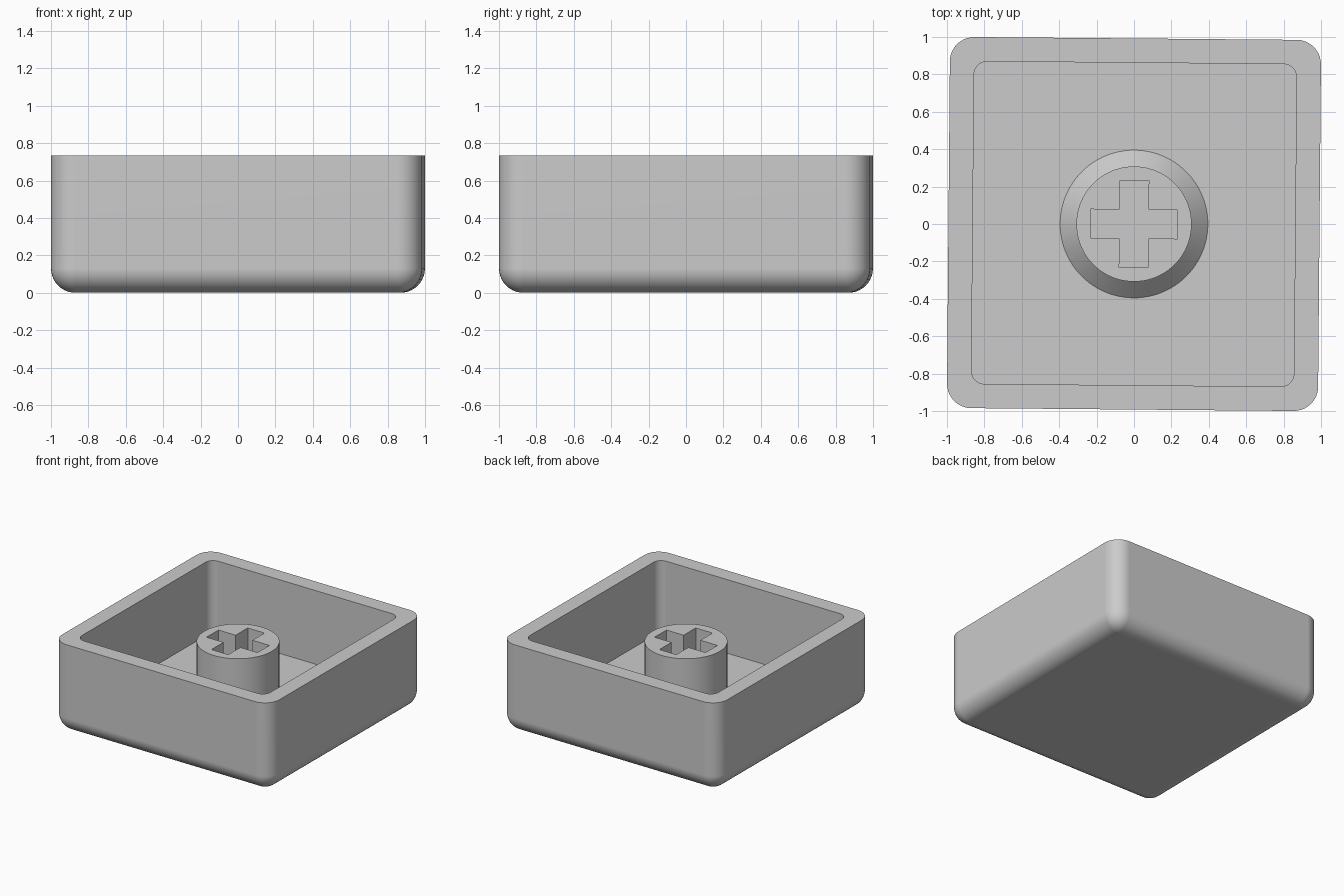
import bpy, bmesh
from math import pi, sin, cos, radians
from mathutils import Matrix

cube = bpy.data.objects.get("Cube")
if cube:
    bpy.data.objects.remove(cube, do_unlink=True)

HALF, HEIGHT, FILLET = 0.992, 0.735, 0.13    # outer shell
CAVITY, CAVITY_R, FLOOR = 0.862, 0.07, 0.13  # inner pocket
STEM_R, STEM_BASE_R, STEM_TOP = 0.308, 0.395, 0.62
TILT = Matrix.Rotation(radians(-0.5), 4, 'Z')

plastic = bpy.data.materials.new("grey plastic")
plastic.use_nodes = True
grey = (0.6, 0.6, 0.6, 1)
plastic.diffuse_color = grey
plastic.node_tree.nodes["Principled BSDF"].inputs["Base Color"].default_value = grey


def rounded_square(half, radius, z, seg=10):
    """Counter-clockwise ring of a square with rounded corners."""
    ring = []
    for quarter, (sx, sy) in enumerate([(1, 1), (-1, 1), (-1, -1), (1, -1)]):
        for i in range(seg + 1):
            a = (quarter + i / seg) * pi / 2
            ring.append((sx * (half - radius) + radius * cos(a),
                         sy * (half - radius) + radius * sin(a), z))
    return ring


def circle(radius, z, seg=96):
    return [(radius * cos(2 * pi * i / seg), radius * sin(2 * pi * i / seg), z)
            for i in range(seg)]


def loft(name, rings):
    """Skin a stack of equal rings and cap both ends."""
    bm = bmesh.new()
    loops = [[bm.verts.new(p) for p in ring] for ring in rings]
    for low, high in zip(loops, loops[1:]):
        for i in range(len(low)):
            j = (i + 1) % len(low)
            bm.faces.new((low[i], low[j], high[j], high[i]))
    bm.faces.new(loops[0][::-1])
    bm.faces.new(loops[-1])
    bmesh.ops.remove_doubles(bm, verts=bm.verts, dist=1e-5)
    bmesh.ops.recalc_face_normals(bm, faces=bm.faces)
    bm.transform(TILT)
    mesh = bpy.data.meshes.new(name)
    bm.to_mesh(mesh)
    bm.free()
    mesh.materials.append(plastic)
    obj = bpy.data.objects.new(name, mesh)
    bpy.context.collection.objects.link(obj)
    return obj


def activate(obj):
    bpy.ops.object.select_all(action='DESELECT')
    obj.select_set(True)
    bpy.context.view_layer.objects.active = obj


def finish(obj):
    activate(obj)
    bpy.ops.object.shade_smooth_by_angle(angle=radians(30))
    weighted = obj.modifiers.new("even_shading", 'WEIGHTED_NORMAL')
    weighted.keep_sharp = True


# Hollow shell: filleted underside, straight walls, flat rim, pocket and floor
rings = []
STEPS = 10
for i in range(STEPS + 1):
    a = i / STEPS * pi / 2
    inset = FILLET * (1 - sin(a))
    rings.append(rounded_square(HALF - inset, FILLET - inset, FILLET * (1 - cos(a))))
rings += [rounded_square(HALF, FILLET, HEIGHT),
          rounded_square(CAVITY, CAVITY_R, HEIGHT),
          rounded_square(CAVITY, CAVITY_R, FLOOR)]
shell = loft("shell", rings)
finish(shell)

# Round stem with a chamfered foot
stem = loft("stem", [circle(STEM_BASE_R, FLOOR - 0.01), circle(STEM_BASE_R, FLOOR),
                     circle(STEM_R, FLOOR + STEM_BASE_R - STEM_R), circle(STEM_R, STEM_TOP)])

# Cross-shaped socket cut down to the floor
L, W = 0.233, 0.077
cross = [(L, -W), (L, W), (W, W), (W, L), (-W, L), (-W, W),
         (-L, W), (-L, -W), (-W, -W), (-W, -L), (W, -L), (W, -W)]
cutter = loft("socket_cutter", [[(x, y, z) for x, y in cross] for z in (0, 1)])
cutter.hide_render = True
cut = stem.modifiers.new("socket", 'BOOLEAN')
cut.operation, cut.solver, cut.object = 'DIFFERENCE', 'EXACT', cutter
activate(stem)
bpy.ops.object.modifier_apply(modifier=cut.name)
bpy.data.objects.remove(cutter, do_unlink=True)
finish(stem)
